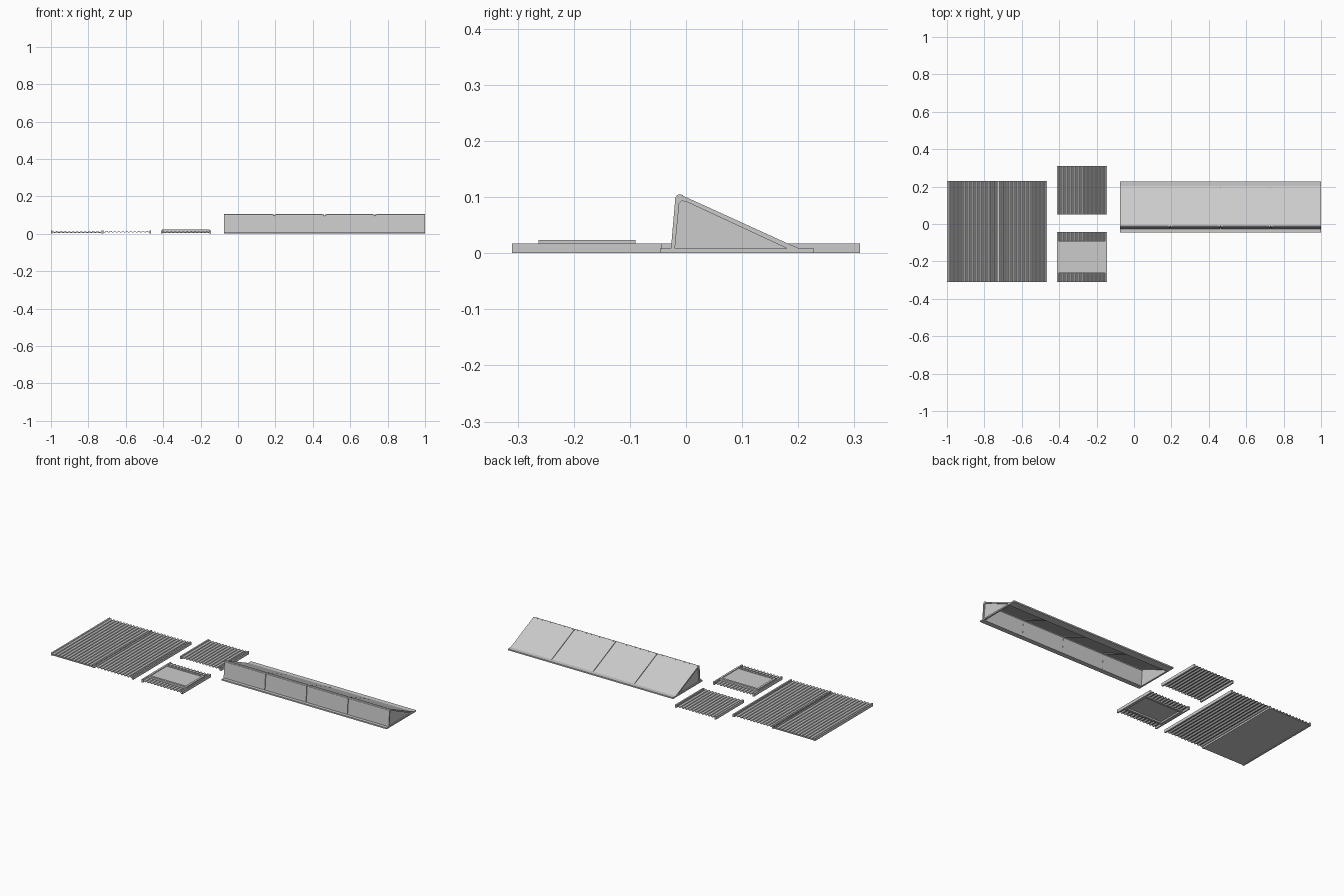
import bpy, bmesh, math

if "Cube" in bpy.data.objects:
    bpy.data.objects.remove(bpy.data.objects["Cube"])


def add_mesh(name, bm, smooth=False):
    bmesh.ops.recalc_face_normals(bm, faces=bm.faces)
    me = bpy.data.meshes.new(name)
    bm.to_mesh(me)
    bm.free()
    ob = bpy.data.objects.new(name, me)
    bpy.context.collection.objects.link(ob)
    if smooth:
        bpy.context.view_layer.objects.active = ob
        ob.select_set(True)
        bpy.ops.object.shade_smooth_by_angle(angle=math.radians(40))
        ob.select_set(False)
    return ob


def box(name, x0, x1, y0, y1, z0, z1):
    bm = bmesh.new()
    bmesh.ops.create_cube(bm, size=1)
    for v in bm.verts:
        v.co = ((x0 + x1) / 2 + v.co.x * (x1 - x0),
                (y0 + y1) / 2 + v.co.y * (y1 - y0),
                (z0 + z1) / 2 + v.co.z * (z1 - z0))
    return add_mesh(name, bm)


def frame(name, x0, x1, y0, y1, z0, z1, wx, wy0, wy1):
    # four-bar rectangular frame
    box(name + "_front", x0, x1, y0, y0 + wy0, z0, z1)
    box(name + "_back", x0, x1, y1 - wy1, y1, z0, z1)
    box(name + "_left", x0, x0 + wx, y0 + wy0, y1 - wy1, z0, z1)
    box(name + "_right", x1 - wx, x1, y0 + wy0, y1 - wy1, z0, z1)


def prism(name, pts, x0, x1):
    # closed (y, z) profile swept along x
    bm = bmesh.new()
    f = bm.faces.new([bm.verts.new((x0, y, z)) for y, z in pts])
    r = bmesh.ops.extrude_face_region(bm, geom=[f])
    for v in r["geom"]:
        if isinstance(v, bmesh.types.BMVert):
            v.co.x = x1
    return add_mesh(name, bm)


def corrugated(name, x0, x1, y0, y1, waves=12, mid=0.0105, amp=0.0035, t=0.003, seg=6):
    # wavy sheet with thickness, ridges running along y
    bm = bmesh.new()
    n = waves * seg
    prev = None
    for i in range(n + 1):
        x = x0 + (x1 - x0) * i / n
        z = mid + amp * math.sin(2 * math.pi * i / seg)
        ring = [bm.verts.new(c) for c in ((x, y0, z + t / 2), (x, y1, z + t / 2),
                                          (x, y1, z - t / 2), (x, y0, z - t / 2))]
        if prev:
            for k in range(4):
                j = (k + 1) % 4
                bm.faces.new((prev[k], prev[j], ring[j], ring[k]))
        else:
            bm.faces.new(ring)
        prev = ring
    bm.faces.new(prev)
    return add_mesh(name, bm, smooth=True)


def edge_ribs(name, x0, x1, y0, y1, w=0.009):
    box(name + "_left_rib", x0, x0 + w, y0, y1, 0, 0.017)
    box(name + "_right_rib", x1 - w, x1, y0, y1, 0, 0.017)


# large double roof sheet
Y0, Y1 = -0.31, 0.23
corrugated("large_sheet_left", -0.995, -0.735, Y0, Y1)
box("large_sheet_backing", -0.995, -0.725, Y0, Y1, 0.003, 0.007)
edge_ribs("large_sheet_left", -1.0, -0.72, Y0, Y1)
corrugated("large_sheet_right", -0.73, -0.47, Y0, Y1)
box("large_sheet_end_rib", -0.474, -0.465, Y0, Y1, 0, 0.017)

# small plain sheet
corrugated("small_sheet", -0.405, -0.15, 0.05, 0.31)
edge_ribs("small_sheet", -0.412, -0.145, 0.05, 0.31)

# small sheet with roof window
corrugated("window_sheet_front", -0.405, -0.15, -0.31, -0.255)
corrugated("window_sheet_back", -0.405, -0.15, -0.095, -0.043)
edge_ribs("window_sheet", -0.412, -0.145, -0.31, -0.043)
frame("window_frame", -0.405, -0.152, -0.263, -0.09, 0.003, 0.0235, 0.012, 0.012, 0.012)
box("window_pane", -0.395, -0.162, -0.253, -0.1, 0.012, 0.020)

# long wedge skylight: base frame
L, R = -0.075, 1.0
frame("skylight_base", L, R, -0.046, 0.228, 0, 0.008, 0.010, 0.028, 0.046)

# open-bottomed shell in four bays
shell = [(-0.027, 0.006), (-0.019, 0.099), (-0.015, 0.103), (-0.008, 0.1035),
         (0.182, 0.017), (0.204, 0.0075), (0.182, 0.0075),
         (0.0, 0.092), (-0.008, 0.093), (-0.012, 0.089), (-0.020, 0.006)]
bays, gap = 4, 0.003
step = (R - L) / bays
for i in range(bays):
    a = L + i * step + (gap / 2 if i else 0)
    b = L + (i + 1) * step - (gap / 2 if i < bays - 1 else 0)
    prism(f"skylight_bay_{i + 1}", shell, a, b)
    # ridge cap
    prism(f"ridge_cap_{i + 1}", [(-0.0195, 0.096), (-0.0165, 0.103), (-0.012, 0.105),
                                 (-0.005, 0.1035), (-0.01, 0.1)],
          a + (0.009 if i else 0), b - (0.009 if i < bays - 1 else 0))

# backing strips behind the joints
inner = [(-0.022, 0.006), (-0.014, 0.094), (-0.008, 0.097), (0.186, 0.010),
         (0.180, 0.0075), (-0.008, 0.091), (-0.011, 0.088), (-0.019, 0.006)]
for i in range(1, bays):
    x = L + i * step
    prism(f"joint_strip_{i}", inner, x - 0.004, x + 0.004)

# recessed triangular end panes
pane = [(-0.021, 0.006), (-0.013, 0.09), (-0.008, 0.094), (0.0, 0.093), (0.184, 0.0075)]
prism("end_pane_left", pane, L + 0.006, L + 0.009)
prism("end_pane_right", pane, R - 0.009, R - 0.006)
